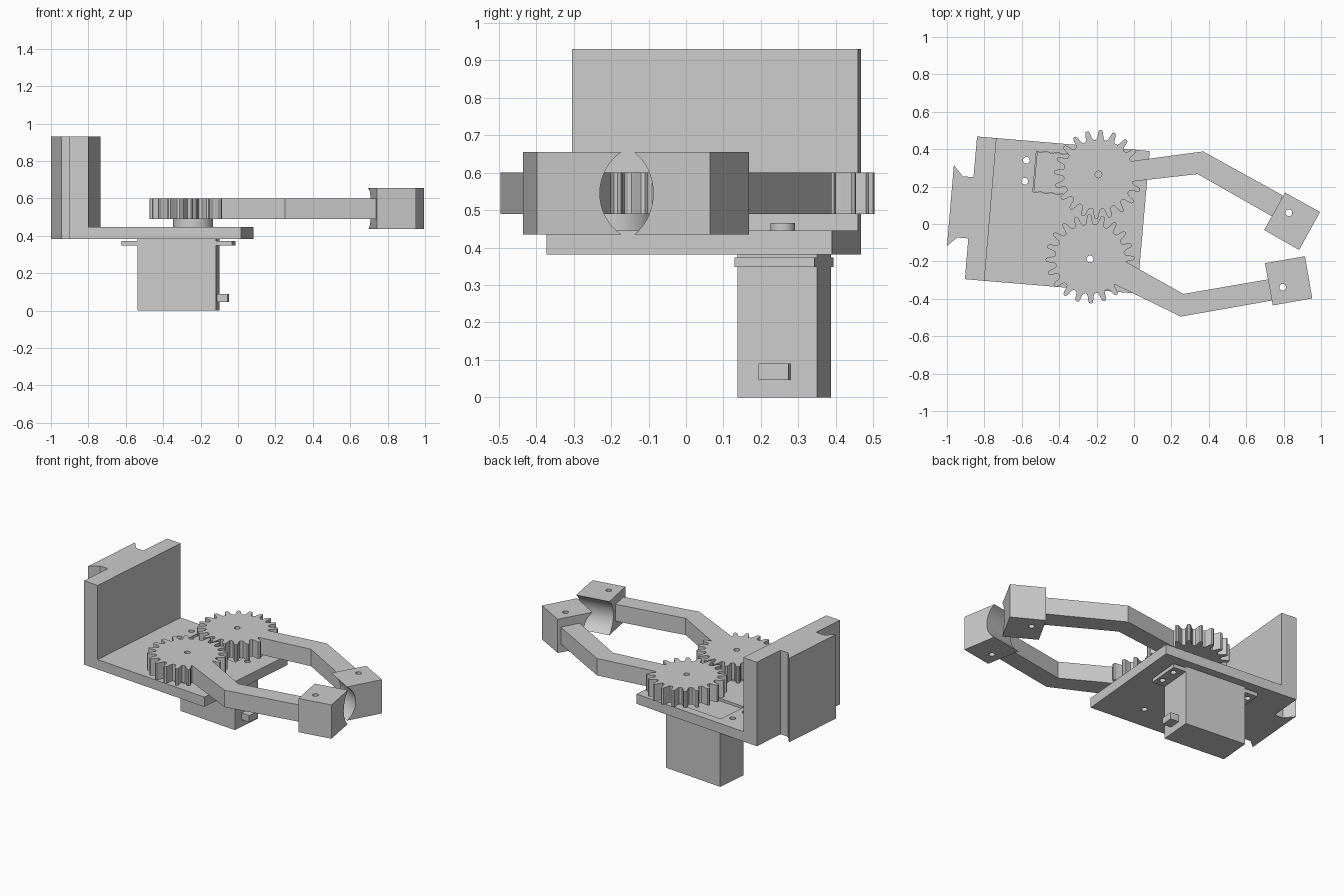
import bpy
import bmesh
from math import cos, sin, pi, radians, hypot
from mathutils import Matrix, Vector

if "Cube" in bpy.data.objects:
    bpy.data.objects.remove(bpy.data.objects["Cube"], do_unlink=True)

grey = bpy.data.materials.new("plain grey")
grey.use_nodes = True
grey.diffuse_color = (0.6, 0.6, 0.6, 1)
grey.node_tree.nodes["Principled BSDF"].inputs["Base Color"].default_value = (0.6, 0.6, 0.6, 1)

TILT = radians(-5)


def prism(name, outline, z0, z1):
    """Extrude a flat outline from z0 to z1."""
    bm = bmesh.new()
    face = bm.faces.new([bm.verts.new((x, y, z0)) for x, y in outline])
    out = bmesh.ops.extrude_face_region(bm, geom=[face])
    bmesh.ops.translate(bm, vec=(0, 0, z1 - z0),
                        verts=[g for g in out["geom"] if isinstance(g, bmesh.types.BMVert)])
    bmesh.ops.recalc_face_normals(bm, faces=bm.faces)
    mesh = bpy.data.meshes.new(name)
    bm.to_mesh(mesh)
    bm.free()
    mesh.materials.append(grey)
    obj = bpy.data.objects.new(name, mesh)
    bpy.context.collection.objects.link(obj)
    return obj


def disc(name, centre, radius, z0, z1, sides=32):
    ring = [2 * pi * i / sides for i in range(sides)]
    return prism(name, [(centre[0] + radius * cos(a), centre[1] + radius * sin(a)) for a in ring], z0, z1)


def combine(target, other, operation):
    """Apply a boolean and drop the second object."""
    mod = target.modifiers.new(operation, "BOOLEAN")
    mod.operation, mod.solver, mod.object = operation, "EXACT", other
    bpy.context.view_layer.objects.active = target
    bpy.ops.object.modifier_apply(modifier=mod.name)
    bpy.data.objects.remove(other, do_unlink=True)


def drill(target, centre, radius=0.018):
    combine(target, disc("cutter", centre, radius, -0.1, 1.1, 20), "DIFFERENCE")


def smooth(obj):
    bpy.ops.object.select_all(action="DESELECT")
    obj.select_set(True)
    bpy.context.view_layer.objects.active = obj
    bpy.ops.object.shade_smooth_by_angle(angle=radians(25))


# Servo frame: tilted with the base plate
SERVO = Vector((-0.318, 0.262))


def servo_point(u, v):
    return (SERVO.x + u * cos(TILT) - v * sin(TILT), SERVO.y + u * sin(TILT) + v * cos(TILT))


def servo_box(name, u0, u1, v0, v1, z0, z1):
    return prism(name, [servo_point(*p) for p in ((u0, v0), (u1, v0), (u1, v1), (u0, v1))], z0, z1)


# Bracket: floor plate and back wall with a dovetail rail
bracket = prism("base_plate", [(-0.904, -0.295), (0.017, -0.372), (0.084, 0.39), (-0.839, 0.468)], 0.382, 0.446)
wall = prism("back_wall", [(-0.904, -0.295), (-0.8, -0.304), (-0.735, 0.459), (-0.839, 0.468),
                           (-0.858, 0.25), (-0.915, 0.255), (-0.963, 0.315), (-1.0, -0.118),
                           (-0.945, -0.072), (-0.886, -0.077)], 0.382, 0.93)
combine(bracket, wall, "UNION")
combine(bracket, servo_box("cutter", -0.214, 0.214, -0.109, 0.109, 0.3, 0.5), "DIFFERENCE")

# Servo motor
body = servo_box("servo_body", -0.21, 0.21, -0.107, 0.107, 0, 0.43)
tabs = servo_box("servo_tabs", -0.297, 0.297, -0.107, 0.107, 0.348, 0.373)
servo_box("servo_cable_stub", 0.2, 0.268, -0.045, 0.035, 0.046, 0.09)
shaft = disc("servo_shaft", (-0.19, 0.258), 0.033, 0.42, 0.466)
smooth(shaft)
screw_holes = [servo_point(u, v) for u in (-0.263, 0.263) for v in (-0.056, 0.056)]
for hole in screw_holes:
    drill(bracket, hole)
    drill(tabs, hole)

# Gear fingers
TEETH = 20
FLANK = [(0.13, 0.235), (0.2, 0.219), (0.25, 0.2), (0.34, 0.188)]
TOOTH = [(-f, r) for f, r in reversed(FLANK)] + [(0, 0.239)] + FLANK + [(0.5, 0.185)]


def gear(name, centre, phase):
    outline = []
    for i in range(TEETH):
        for f, r in TOOTH:
            a = phase + (i + f) * 2 * pi / TEETH
            outline.append((centre[0] + r * cos(a), centre[1] + r * sin(a)))
    return prism(name, outline, 0.49, 0.6)


def grip(name, corners, hole):
    """Block whose first edge is the inner face, hollowed by a round groove."""
    block = prism(name, corners, 0.435, 0.655)
    a, b, c = (Vector(p) for p in corners[:3])
    along, outward = (b - a).normalized(), (b - c).normalized()
    radius, sag = 0.133, 0.06
    cutter = disc("cutter", (0, 0), radius, -0.4, 0.4, 64)
    mid = (a + b) / 2 + outward * (radius - sag)
    turn = Vector((0, 0, 1)).rotation_difference(Vector((along.x, along.y, 0)))
    cutter.data.transform(Matrix.Translation((mid.x, mid.y, 0.545)) @ turn.to_matrix().to_4x4())
    combine(block, cutter, "DIFFERENCE")
    drill(block, hole)
    smooth(block)
    return block


def finger(name, centre, phase, arm, corners, hole):
    part = gear(name + "_gear_arm", centre, phase)
    combine(part, prism("arm", arm, 0.49, 0.6), "UNION")
    drill(part, centre)
    smooth(part)
    grip(name + "_grip", corners, hole)


finger("back", (-0.19, 0.265), radians(87),
       [(-0.09, 0.218), (0.34, 0.267), (0.75, 0.034), (0.795, 0.153), (0.37, 0.388), (-0.09, 0.326)],
       [(0.695, -0.033), (0.882, -0.14), (0.995, 0.064), (0.808, 0.168)], (0.828, 0.06))
finger("front", (-0.235, -0.187), radians(-89),
       [(-0.16, -0.295), (0.25, -0.495), (0.76, -0.405), (0.74, -0.292), (0.264, -0.374), (-0.1, -0.17)],
       [(0.7, -0.208), (0.914, -0.171), (0.953, -0.398), (0.742, -0.435)], (0.795, -0.338))

# Pivot spacer under the front gear
spacer = disc("front_gear_spacer", (-0.24, -0.187), 0.107, 0.446, 0.49, 48)
for part in (spacer, bracket):
    drill(part, (-0.235, -0.187))
smooth(spacer)
